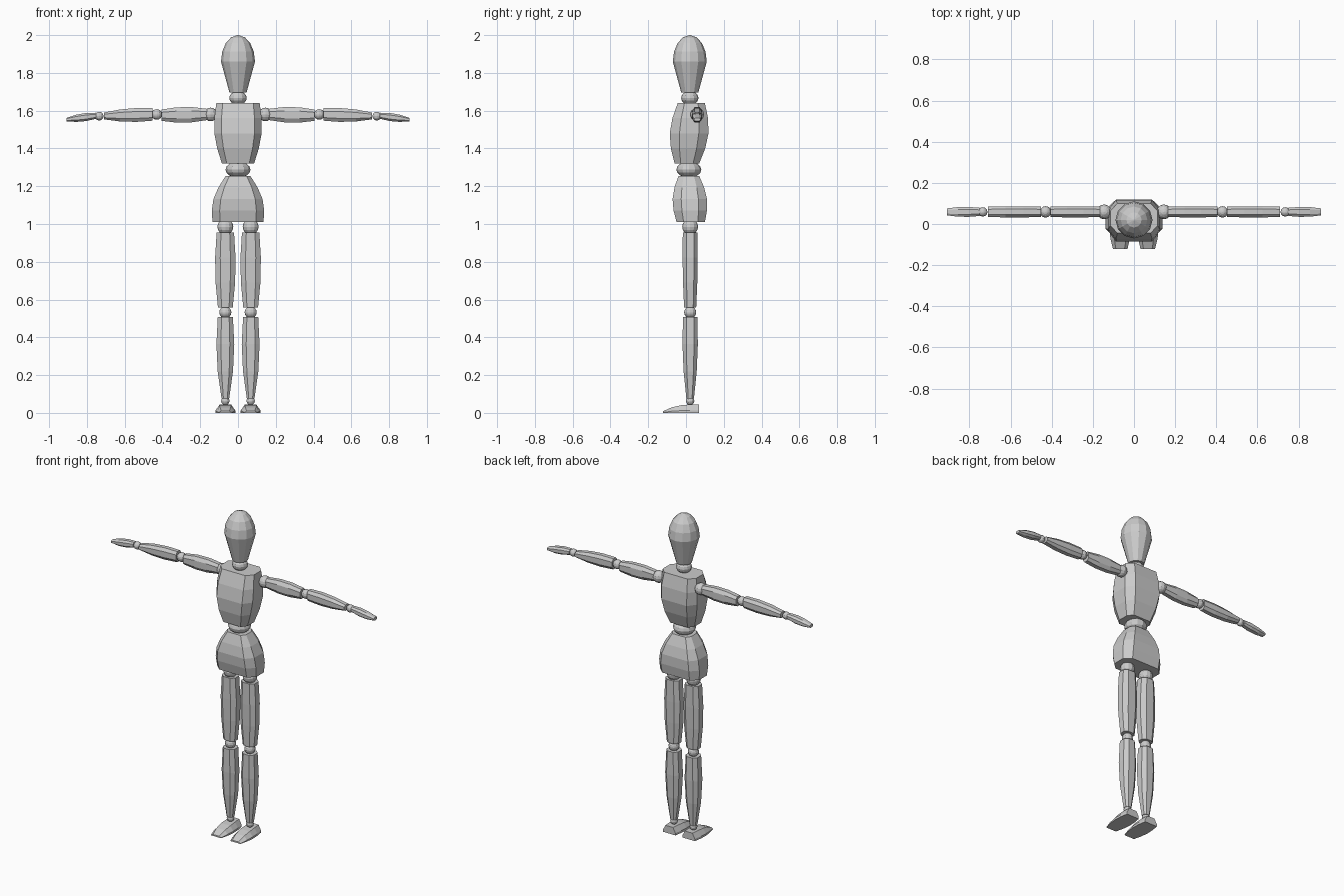
import bpy
import bmesh
from math import cos, sin, pi
from mathutils import Vector

cube = bpy.data.objects.get("Cube")
if cube:
    bpy.data.objects.remove(cube)

grey = bpy.data.materials.new("plain grey")
grey.use_nodes = True
grey.diffuse_color = (0.6, 0.6, 0.6, 1)
grey.node_tree.nodes["Principled BSDF"].inputs["Base Color"].default_value = grey.diffuse_color


# Unit cross-sections, stretched to the bounds of each ring
def chamfered(flat_u, flat_v):
    quarter = [(flat_u, 1), (1, flat_v)]
    right = [(u, -v) for u, v in quarter] + quarter[::-1]
    return right + [(-u, -v) for u, v in right]


def circle(sides):
    angles = [2 * pi * i / sides for i in range(sides)]
    return [(cos(a), sin(a)) for a in angles]


LIMB = chamfered(0.5, 0.5)
BODY = chamfered(0.7, 0.5)
FOOT = [(-1, -1), (1, -1), (1, -0.4), (0.6, 1), (-0.6, 1), (-1, -0.4)]


def finish(bm, name):
    bmesh.ops.recalc_face_normals(bm, faces=bm.faces)
    mesh = bpy.data.meshes.new(name)
    bm.to_mesh(mesh)
    bm.free()
    mesh.materials.append(grey)
    obj = bpy.data.objects.new(name, mesh)
    bpy.context.collection.objects.link(obj)


def loft(name, section, axis, rings, side=1):
    """Skin rings of (position, (u min, u max), (v min, v max)) along an axis."""
    bm = bmesh.new()
    loops = []
    for position, u_bounds, v_bounds in rings:
        loop = []
        for point in section:
            co = [low + (high - low) * (unit + 1) / 2
                  for unit, (low, high) in zip(point, (u_bounds, v_bounds))]
            co.insert(axis, position)
            co[0] *= side
            loop.append(bm.verts.new(co))
        loops.append(loop)
    for lower, upper in zip(loops, loops[1:]):
        for i in range(len(section)):
            bm.faces.new((lower[i - 1], lower[i], upper[i], upper[i - 1]))
    bm.faces.new(loops[0])
    bm.faces.new(loops[-1])
    finish(bm, name)


def span(centre, half, swell=0, drift=0, taper=0):
    """Bounds along a part: drifting centre, tapering size and a swollen middle."""
    def bounds(t):
        middle = centre + drift * t
        size = half - taper * t + swell * sin(pi * t)
        return middle - size, middle + size
    return bounds


def block(name, section, axis, start, end, u_span, v_span, steps=3, side=1):
    rings = []
    for i in range(steps + 1):
        t = i / steps
        rings.append((start + (end - start) * t, u_span(t), v_span(t)))
    loft(name, section, axis, rings, side)


def ball(name, center, radius, squash=1):
    bm = bmesh.new()
    bmesh.ops.create_uvsphere(bm, u_segments=12, v_segments=8, radius=radius)
    bmesh.ops.scale(bm, vec=Vector((1, 1, squash)), verts=bm.verts)
    bmesh.ops.translate(bm, vec=Vector(center), verts=bm.verts)
    finish(bm, name)


# Head: a domed crown over a cone that narrows to the chin
def head_ring(z, radius):
    disc = span(0.02, radius)(0)
    return z, (-radius, radius), disc


crown = [i * pi / 8.2 for i in range(5)]
head_rings = [head_ring(1.695, 0.045)]
head_rings += [head_ring(1.86 + 0.14 * sin(a), 0.09 * cos(a)) for a in crown]
loft("head", circle(12), 2, head_rings)

# Trunk
ball("neck_ball", (0, 0.02, 1.667), 0.046, squash=0.8)
ball("waist_ball", (0, 0.015, 1.288), 0.066, squash=0.65)
block("torso", BODY, 2, 1.32, 1.64,
      span(0, 0.085, swell=0.025, taper=-0.03),
      span(0.005, 0.065, swell=0.034, drift=0.023, taper=-0.007), steps=4)
block("pelvis", BODY, 2, 1.01, 1.255,
      span(0, 0.135, swell=0.03, taper=0.07),
      span(0.025, 0.075, swell=0.026, drift=-0.01, taper=0.02), steps=4)


def foot_height(t):
    return 0, 0.045 * (1 - 0.8 * t ** 3)


ARM_Y = 0.059
LEG_X = 0.067
LEG_Y = 0.022
ARM_Z = 1.58

for label, side in (("left", 1), ("right", -1)):
    # Arm joints
    for joint, x, z, radius in (("shoulder", 0.145, ARM_Z, 0.036),
                                ("elbow", 0.43, ARM_Z, 0.028),
                                ("wrist", 0.735, 1.571, 0.023)):
        ball(f"{label}_{joint}_ball", (side * x, ARM_Y, z), radius)

    # Arm segments, from the body outwards
    arm_depth = span(ARM_Y, 0.025, swell=0.002)
    block(f"{label}_upper_arm", LIMB, 0, 0.165, 0.405, arm_depth,
          span(ARM_Z, 0.03, swell=0.012, drift=-0.004), side=side)
    block(f"{label}_forearm", LIMB, 0, 0.452, 0.71, arm_depth,
          span(ARM_Z, 0.033, swell=0.01, drift=-0.008, taper=0.015), side=side)
    block(f"{label}_hand", LIMB, 0, 0.752, 0.908,
          span(ARM_Y, 0.02, swell=0.006, taper=0.003),
          span(1.573, 0.016, swell=0.009, drift=-0.02, taper=0.007), side=side)

    # Leg joints
    for joint, z, radius in (("hip", 0.985, 0.042), ("knee", 0.532, 0.032),
                             ("ankle", 0.063, 0.022)):
        ball(f"{label}_{joint}_ball", (side * LEG_X, LEG_Y, z), radius)

    # Leg segments, from the top down
    block(f"{label}_thigh", LIMB, 2, 0.955, 0.557,
          span(LEG_X, 0.046, swell=0.012, taper=0.007),
          span(LEG_Y, 0.039, swell=0.004, taper=0.007), side=side)
    block(f"{label}_calf", LIMB, 2, 0.508, 0.075,
          span(LEG_X, 0.04, swell=0.016, taper=0.02),
          span(LEG_Y, 0.038, swell=0.01, taper=0.018), side=side)

    # Foot, from heel to toe
    block(f"{label}_foot", FOOT, 1, 0.07, -0.122,
          span(LEG_X, 0.043, swell=0.014, taper=0.008),
          foot_height, steps=4, side=side)
